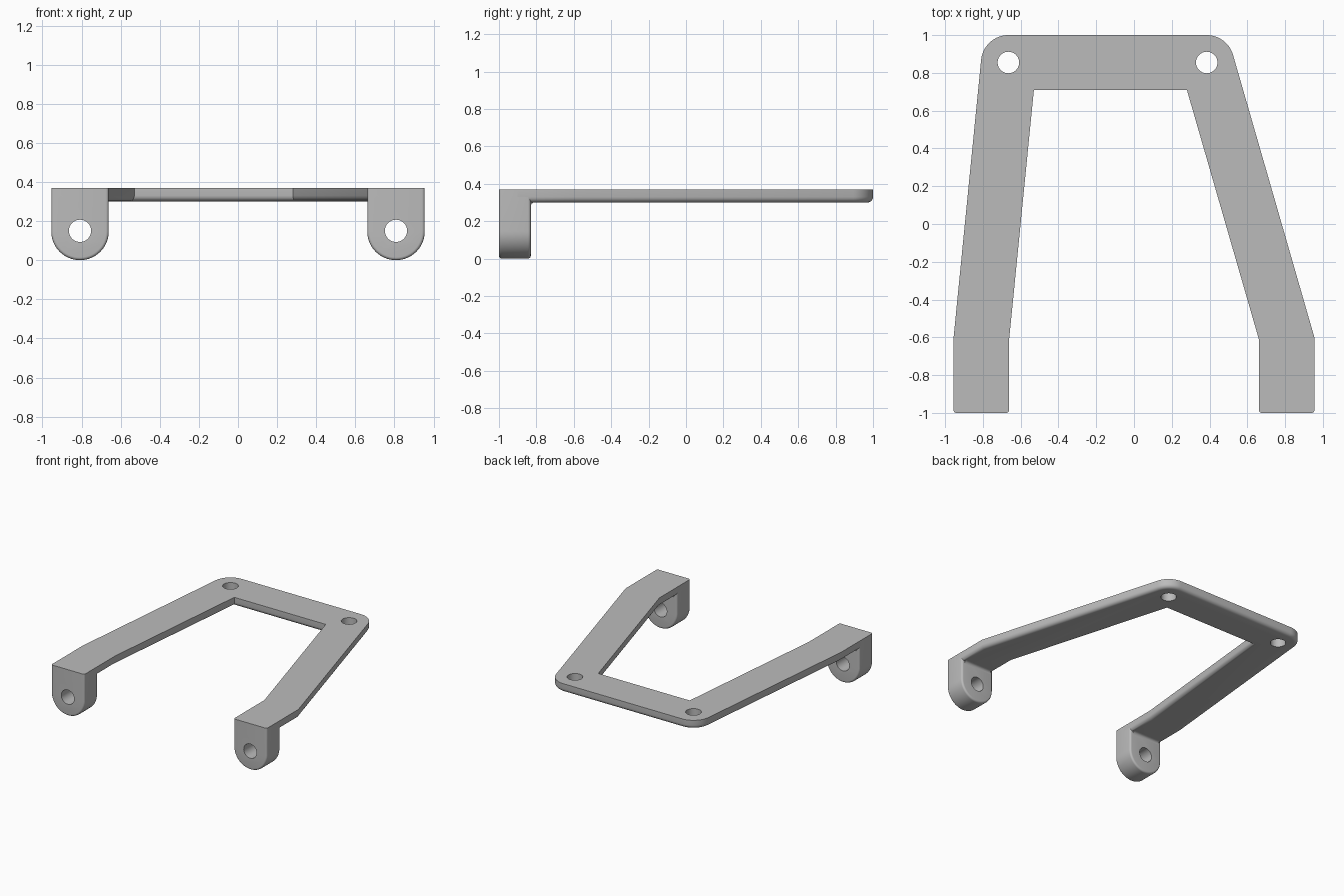
import bpy, bmesh
from math import sin, cos, radians, pi
from mathutils import Matrix, Vector

cube = bpy.data.objects.get("Cube")
if cube:
    bpy.data.objects.remove(cube, do_unlink=True)

grey = bpy.data.materials.new("plain grey")
grey.use_nodes = True
colour = (0.5, 0.5, 0.5, 1)
grey.diffuse_color = colour
grey.node_tree.nodes["Principled BSDF"].inputs["Base Color"].default_value = colour

TOP, UNDER = 0.37, 0.30
FRONT, TAB_BACK = -1.0, -0.83
TAB_X, TAB_R = 0.808, 0.147
HOLE_R = 0.057


def arc(cx, cy, r, start, end, steps=14):
    angles = [radians(start + (end - start) * i / steps) for i in range(steps + 1)]
    return [(cx + r * cos(a), cy + r * sin(a)) for a in angles]


def prism(name, outline, place, depth, rounded=None, radius=0.0):
    """Extrude an outline; place maps (u, v, w) to a position."""
    bm = bmesh.new()
    face = bm.faces.new([bm.verts.new(place(u, v, 0)) for u, v in outline])
    offset = Vector(place(0, 0, depth)) - Vector(place(0, 0, 0))
    ext = bmesh.ops.extrude_face_region(bm, geom=[face], use_keep_orig=True)
    bmesh.ops.translate(bm, vec=offset,
                        verts=[g for g in ext["geom"] if isinstance(g, bmesh.types.BMVert)])
    bmesh.ops.recalc_face_normals(bm, faces=bm.faces)
    if rounded:
        edges = [e for e in bm.edges if rounded(e)]
        bmesh.ops.bevel(bm, geom=edges, offset=radius, segments=5, profile=0.5,
                        affect='EDGES', clamp_overlap=True)
    mesh = bpy.data.meshes.new(name)
    bm.to_mesh(mesh)
    bm.free()
    obj = bpy.data.objects.new(name, mesh)
    bpy.context.collection.objects.link(obj)
    mesh.materials.append(grey)
    return obj


def drill(obj, centres, along_y=False):
    """Cut round through holes."""
    for c in centres:
        bpy.ops.mesh.primitive_cylinder_add(
            vertices=40, radius=HOLE_R, depth=0.6, location=c,
            rotation=(pi / 2 if along_y else 0, 0, 0))
        cutter = bpy.context.object
        mod = obj.modifiers.new("hole", 'BOOLEAN')
        mod.operation, mod.solver, mod.object = 'DIFFERENCE', 'EXACT', cutter
        activate(obj)
        bpy.ops.object.modifier_apply(modifier=mod.name)
        bpy.data.objects.remove(cutter, do_unlink=True)


def activate(obj):
    bpy.ops.object.select_all(action='DESELECT')
    obj.select_set(True)
    bpy.context.view_layer.objects.active = obj


def smooth(obj):
    activate(obj)
    bpy.ops.object.shade_smooth_by_angle(angle=radians(35))


# Flat frame: two splayed legs and a rear bar, rounded along its lower edge
corners = [(-0.665, 0.855), (0.385, 0.855)]
start = -0.9
outline = [(-0.955, start), (-0.955, -0.6)]
outline += arc(*corners[0], 0.145, 174, 90)
outline += arc(*corners[1], 0.145, 90, 16)
outline += [(0.955, -0.6), (0.955, start), (0.661, start), (0.661, -0.61),
            (0.28, 0.71), (-0.53, 0.71), (-0.661, -0.61), (-0.661, start)]
frame = prism("frame_plate", outline, lambda u, v, w: (u, v, UNDER + w), TOP - UNDER,
              lambda e: all(v.co.z < UNDER + 0.001 for v in e.verts), 0.03)
drill(frame, [(x, y, UNDER) for x, y in corners])
smooth(frame)

# Downturned mounting tabs with round ends, and the fillet behind each
for side, sx in (("left", 1), ("right", -1)):
    cx = sx * TAB_X
    shape = [(cx - TAB_R, TOP)] + arc(cx, TAB_R, TAB_R, 180, 360, 28) + [(cx + TAB_R, TOP)]

    def rim(e):
        a, b = (v.co for v in e.verts)
        return abs(a.y - b.y) < 0.001 and min(a.z, b.z) < TOP - 0.001

    tab = prism(side + "_mounting_tab", shape, lambda u, v, w: (u, FRONT + w, v),
                TAB_BACK - FRONT, rim, 0.015)
    drill(tab, [(cx, (FRONT + TAB_BACK) / 2, 0.15)], along_y=True)
    smooth(tab)

    r = 0.02
    curve = arc(TAB_BACK + r, UNDER - r, r, 180, 90, 6)
    web = prism(side + "_tab_fillet", curve + [(TAB_BACK - 0.01, UNDER + 0.01), (TAB_BACK - 0.01, UNDER - r)],
                lambda u, v, w: (cx - TAB_R + 0.025 + w, u, v), 2 * TAB_R - 0.05)
    smooth(web)
